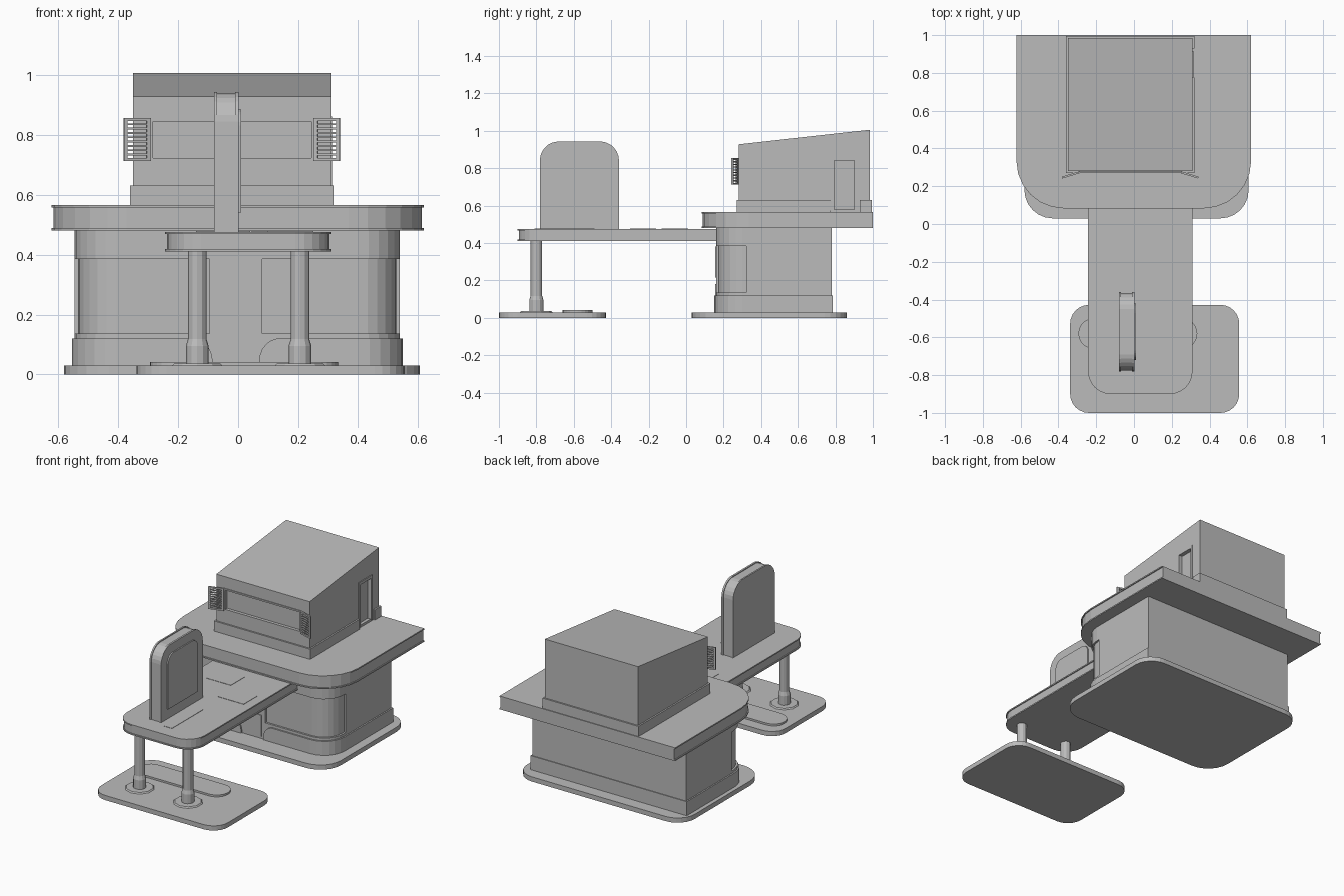
import bpy, bmesh, math
from mathutils import Matrix

if "Cube" in bpy.data.objects:
    bpy.data.objects.remove(bpy.data.objects["Cube"])

grey = bpy.data.materials.new("plain grey")
grey.diffuse_color = (0.5, 0.5, 0.5, 1)
grey.use_nodes = True
grey.node_tree.nodes["Principled BSDF"].inputs["Base Color"].default_value = grey.diffuse_color


def finish(name, bm):
    bmesh.ops.recalc_face_normals(bm, faces=bm.faces)
    me = bpy.data.meshes.new(name)
    bm.to_mesh(me)
    bm.free()
    me.materials.append(grey)
    ob = bpy.data.objects.new(name, me)
    bpy.context.collection.objects.link(ob)
    return ob


def prism(name, pts, a, b, axis="z"):
    """Extrude a 2D outline from a to b along an axis."""
    place = {"z": lambda u, v, w: (u, v, w),
             "x": lambda u, v, w: (w, u, v),
             "y": lambda u, v, w: (u, w, v)}[axis]
    bm = bmesh.new()
    lo = [bm.verts.new(place(u, v, a)) for u, v in pts]
    hi = [bm.verts.new(place(u, v, b)) for u, v in pts]
    bm.faces.new(lo)
    bm.faces.new(hi)
    n = len(pts)
    for i in range(n):
        j = (i + 1) % n
        bm.faces.new((lo[i], lo[j], hi[j], hi[i]))
    return finish(name, bm)


def outline(x0, x1, y0, y1, low=0.0, high=0.0, seg=6):
    """Rectangle with rounded corners: radius low at y0, high at y1."""
    pts = []
    for cx, cy, sx, sy, r, start in ((x0, y0, 1, 1, low, 180), (x1, y0, -1, 1, low, 270),
                                     (x1, y1, -1, -1, high, 0), (x0, y1, 1, -1, high, 90)):
        if r == 0:
            pts.append((cx, cy))
            continue
        for i in range(seg + 1):
            t = math.radians(start + 90 * i / seg)
            pts.append((cx + sx * r + r * math.cos(t), cy + sy * r + r * math.sin(t)))
    return pts


def box(name, x0, x1, y0, y1, z0, z1):
    return prism(name, outline(x0, x1, y0, y1), z0, z1)


def cut(ob, cutter):
    m = ob.modifiers.new("cut", "BOOLEAN")
    m.operation = "DIFFERENCE"
    m.solver = "EXACT"
    m.object = cutter
    bpy.context.view_layer.objects.active = ob
    bpy.ops.object.modifier_apply(modifier=m.name)
    bpy.data.objects.remove(cutter)


def lipped_slab(name, x0, x1, y0, y1, z0, z1, r):
    """Slab with thin projecting trims along its top and bottom edges."""
    d, t = 0.006, 0.008
    prism(name, outline(x0 + d, x1 - d, y0 + d, y1, r - d), z0 + t, z1 - t)
    prism(name + "_bottom_trim", outline(x0, x1, y0, y1, r), z0, z0 + t)
    prism(name + "_top_trim", outline(x0, x1, y0, y1, r), z1 - t, z1)


# Ground slabs
prism("building_pad", outline(-0.58, 0.607, 0.03, 0.862, 0.15, 0.12), 0, 0.03)
prism("island_pad", outline(-0.338, 0.557, -1.0, -0.428, 0.1, 0.1), 0, 0.03)
prism("raised_island", outline(-0.294, 0.335, -0.66, -0.5, 0.079, 0.079), 0.03, 0.042)

# Main building: recessed window core with wall pieces around it
X0, X1, Y0, Y1, R = -0.545, 0.541, 0.16, 0.78, 0.14
prism("window_glass", outline(X0 + 0.012, X1 - 0.012, Y0 + 0.012, Y1 - 0.02, R - 0.012), 0.03, 0.48)
prism("upper_wall", outline(X0, X1, Y0, Y1, R), 0.385, 0.48)
prism("lower_wall", outline(X0, X1, Y0, Y1, R), 0.03, 0.137)
box("rear_wall", X0, X1, 0.32, Y1, 0.137, 0.385)
box("door_wall", -0.095, 0.08, Y0, 0.25, 0.137, 0.385)

# Skirt with rounded ends beside the door
skirt = prism("skirt", outline(X0 - 0.009, X1 + 0.009, Y0 - 0.009, Y1 + 0.005, R + 0.009), 0.03, 0.12)
arc = [(0.07 * (1 - math.cos(math.radians(a))), 0.045 + 0.076 * math.sin(math.radians(a)))
       for a in range(0, 91, 15)]
gap = ([(-0.085, 0.02)] + [(-0.085 - u, v) for u, v in arc] + [(-0.155, 0.2), (0.14, 0.2)]
       + [(0.07 + u, v) for u, v in reversed(arc)] + [(0.07, 0.02)])
cut(skirt, prism("skirt_cutter", gap, 0.1, 0.165, "y"))

# Door panels
box("door_panel_upper", -0.07, 0.055, 0.155, 0.165, 0.215, 0.382)
box("door_panel_lower", -0.07, 0.055, 0.155, 0.165, 0.045, 0.18)

# Main roof and canopy
lipped_slab("main_roof", -0.622, 0.62, 0.083, 1.0, 0.48, 0.565, 0.25)
lipped_slab("canopy", -0.243, 0.31, -0.9, 0.2, 0.41, 0.476, 0.12)
for i, (x0, x1, y0, y1) in enumerate(((0.045, 0.1, -0.81, -0.49),
                                      (0.07, 0.25, -0.3, -0.16),
                                      (-0.14, 0.04, -0.13, 0.01))):
    box(f"canopy_plate_{i + 1}", x0, x1, y0, y1, 0.47, 0.478)


# Canopy columns with flared feet and flat base discs
def cone(name, x, y, r0, r1, z0, z1, sides):
    bm = bmesh.new()
    bmesh.ops.create_cone(bm, cap_ends=True, segments=sides, radius1=r0, radius2=r1, depth=z1 - z0,
                          matrix=Matrix.Translation((x, y, (z0 + z1) / 2)))
    return finish(name, bm)


for side, x in (("left", -0.136), ("right", 0.206)):
    cone(side + "_column_disc", x, -0.8, 0.087, 0.08, 0.03, 0.037, 10)
    cone(side + "_column_foot", x, -0.8, 0.038, 0.038, 0.037, 0.095, 12)
    cone(side + "_column_flare", x, -0.8, 0.038, 0.031, 0.095, 0.118, 12)
    cone(side + "_column", x, -0.8, 0.031, 0.031, 0.118, 0.415, 12)


# Upright sign board with an arched top, edge trims and side panel
def arch(y0, y1, z0, z1, r, rise):
    pts = outline(y0, y1, z0, z1 - rise, 0, r)
    mid, half = (y0 + y1) / 2, (y1 - y0) / 2
    return [(y, z + (rise * (1 - ((y - mid) / half) ** 2) if z > z0 + 0.1 else 0)) for y, z in pts]


prism("sign_board", arch(-0.776, -0.364, 0.474, 0.941, 0.085, 0.012), -0.075, -0.005, "x")
for name, a, b in (("left", -0.08, -0.07), ("right", -0.01, 0.002)):
    prism(f"sign_{name}_trim", arch(-0.781, -0.359, 0.474, 0.946, 0.09, 0.012), a, b, "x")
prism("sign_panel", arch(-0.72, -0.42, 0.54, 0.888, 0.05, 0.008), -0.005, 0.01, "x")

# Upper room with sloped roof; its plinth is notched at the side door
room = prism("upper_room", [(0.28, 0.565), (0.985, 0.565), (0.985, 1.006), (0.28, 0.928)],
             -0.35, 0.31, "x")
cut(room, box("window_cutter", -0.283, 0.243, 0.2, 0.295, 0.722, 0.844))
cut(room, box("door_cutter", 0.29, 0.4, 0.795, 0.9, 0.58, 0.842))
prism("room_plinth", [(-0.36, 0.27), (0.32, 0.27), (0.32, 0.776), (0.3, 0.776), (0.3, 0.93),
                      (0.32, 0.93), (0.32, 0.995), (-0.36, 0.995)], 0.565, 0.578)
for name, x0, x1, y0, y1 in (("front", -0.36, 0.32, 0.27, 0.3), ("rear", -0.36, 0.32, 0.93, 0.995),
                             ("left", -0.36, -0.33, 0.3, 0.93), ("right", 0.29, 0.32, 0.3, 0.776)):
    box(f"plinth_{name}", x0, x1, y0, y1, 0.565, 0.63)

# Side door frame
box("side_door_jamb_front", 0.3, 0.315, 0.776, 0.795, 0.575, 0.86)
box("side_door_jamb_rear", 0.3, 0.315, 0.9, 0.917, 0.575, 0.86)
box("side_door_head", 0.3, 0.315, 0.795, 0.9, 0.842, 0.86)

# Front window frame
for name, x0, x1, z0, z1 in (("left", -0.292, -0.283, 0.712, 0.854), ("right", 0.243, 0.252, 0.712, 0.854),
                             ("bottom", -0.283, 0.243, 0.712, 0.722), ("top", -0.283, 0.243, 0.844, 0.854)):
    box(f"window_frame_{name}", x0, x1, 0.275, 0.29, z0, z1)

# Louvred shutters, swung slightly away from the wall
for side, hinge, s in (("left", -0.292, -1), ("right", 0.252, 1)):
    turn = Matrix.Translation((hinge, 0.276, 0)) @ Matrix.Rotation(-s * math.radians(17), 4, "Z")
    w = 0.094
    bars = [(0, 0.014, 0.712, 0.855), (w - 0.012, w, 0.712, 0.855),
            (0, w, 0.712, 0.722), (0, w, 0.845, 0.855)]
    bars += [(0.01, w - 0.01, 0.7305 + 0.0145 * i, 0.7365 + 0.0145 * i) for i in range(8)]
    for i, (u0, u1, z0, z1) in enumerate(bars):
        kind = "frame" if i < 4 else "slat"
        ob = box(f"{side}_shutter_{kind}_{i + 1}", *sorted((s * u0, s * u1)), -0.008, 0.002, z0, z1)
        ob.data.transform(turn)
